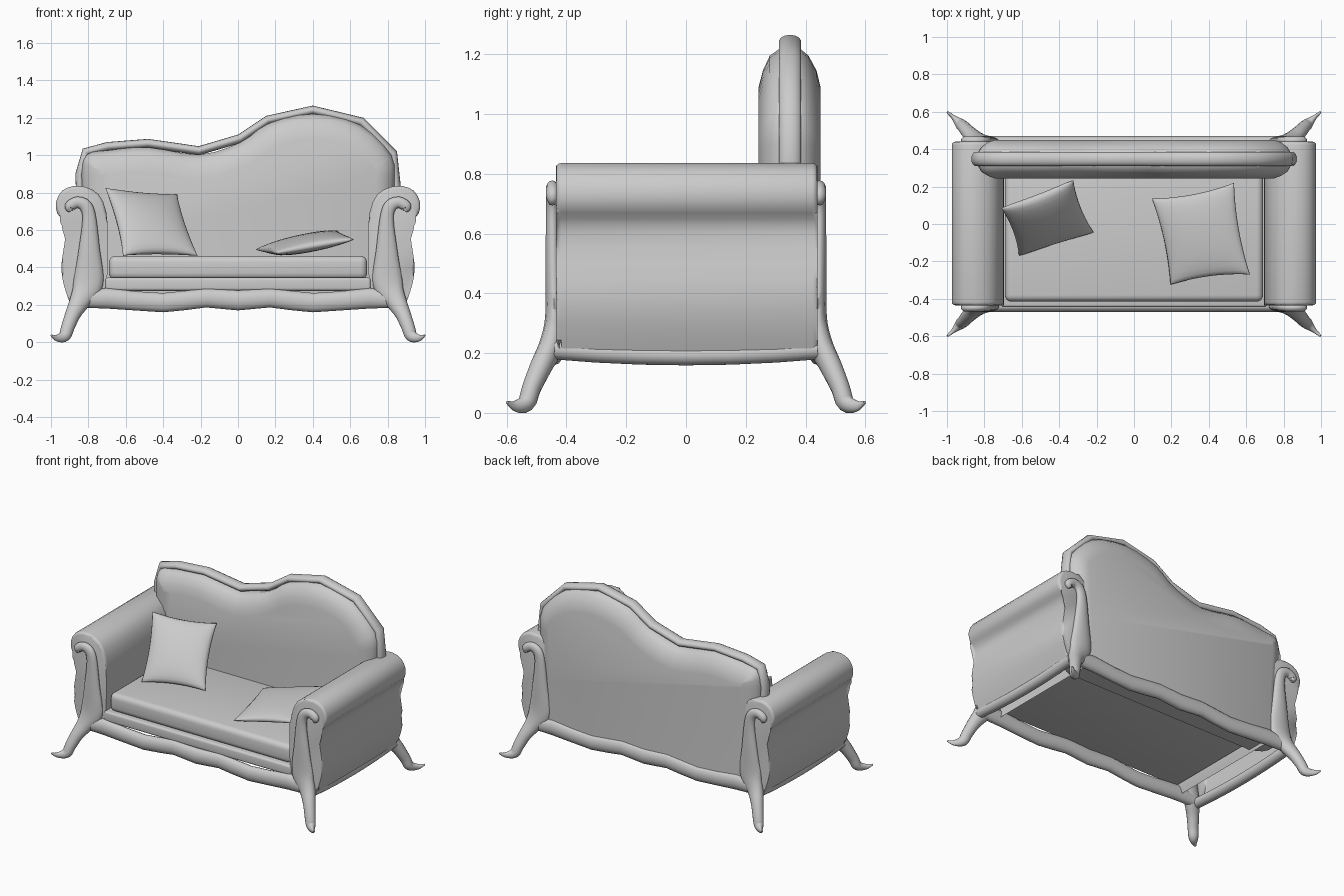
import bpy, bmesh, math
from mathutils import Vector

if "Cube" in bpy.data.objects:
    bpy.data.objects.remove(bpy.data.objects["Cube"])


def finish(name, bm, mirror="", angle=45):
    """Store a bmesh as a smooth object, optionally mirrored about world axes."""
    bmesh.ops.recalc_face_normals(bm, faces=bm.faces)
    me = bpy.data.meshes.new(name)
    bm.to_mesh(me)
    bm.free()
    for p in me.polygons:
        p.use_smooth = True
    me.set_sharp_from_angle(angle=math.radians(angle))
    ob = bpy.data.objects.new(name, me)
    bpy.context.collection.objects.link(ob)
    if mirror:
        m = ob.modifiers.new("mirror", "MIRROR")
        m.use_axis = ["X" in mirror, "Y" in mirror, False]
        m.use_mirror_merge = False
    return ob


def bridge(bm, rings):
    for a, b in zip(rings, rings[1:]):
        n = len(a)
        for i in range(n):
            bm.faces.new((a[i], a[(i + 1) % n], b[(i + 1) % n], b[i]))
    bm.faces.new(rings[0])
    bm.faces.new(rings[-1])


def smooth_path(pts, steps=4):
    """Catmull-Rom through the points, all components at once."""
    p = [pts[0]] + list(pts) + [pts[-1]]
    out = []
    for k in range(1, len(p) - 2):
        for s in range(steps):
            t = s / steps
            out.append(tuple(
                0.5 * (2 * b + (c - a) * t + (2 * a - 5 * b + 4 * c - d) * t * t
                       + (3 * b - a - 3 * c + d) * t ** 3)
                for a, b, c, d in zip(*p[k - 1:k + 3])))
    return out + [pts[-1]]


def sweep(name, pts, ref=(0, 1, 0), mirror="", sides=14):
    """Elliptical tube; each point is x, y, z, half width, half depth along ref."""
    bm = bmesh.new()
    rings = []
    for i, p in enumerate(pts):
        a, b = Vector(pts[max(i - 1, 0)][:3]), Vector(pts[min(i + 1, len(pts) - 1)][:3])
        t = (b - a).normalized()
        d = Vector(ref)
        d = (d - t * d.dot(t)).normalized()
        s = t.cross(d)
        ring = []
        for k in range(sides):
            q = 2 * math.pi * k / sides
            ring.append(bm.verts.new(Vector(p[:3]) + s * p[3] * math.cos(q) + d * p[4] * math.sin(q)))
        rings.append(ring)
    bridge(bm, rings)
    return finish(name, bm, mirror, 60)


def box(name, lo, hi, bevel):
    bm = bmesh.new()
    bmesh.ops.create_cube(bm, size=1)
    for v in bm.verts:
        v.co = Vector([(lo[i] + hi[i]) / 2 + v.co[i] * (hi[i] - lo[i]) for i in range(3)])
    bmesh.ops.bevel(bm, geom=bm.edges[:], offset=bevel, segments=4, profile=0.5, affect="EDGES")
    return finish(name, bm)


def pillow(name, corners, thick, n=14):
    """Cushion spanning four corners with pinched edges and a puffed middle."""
    a, b, c, d = map(Vector, corners)
    normal = (b - a).cross(d - a).normalized()
    bm = bmesh.new()
    for side in (1, -1):
        g = []
        for i in range(n + 1):
            row = []
            for j in range(n + 1):
                u, v = math.sin(math.pi * (i / n - .5)), math.sin(math.pi * (j / n - .5))
                h = thick * max(0, (1 - u * u) * (1 - v * v)) ** 0.42
                s = (u * (1 - 0.08 * (1 - v * v)) + 1) / 2
                r = (v * (1 - 0.08 * (1 - u * u)) + 1) / 2
                co = a.lerp(b, s).lerp(d.lerp(c, s), r)
                row.append(bm.verts.new(co + normal * h * side))
            g.append(row)
        for i in range(n):
            for j in range(n):
                bm.faces.new((g[i][j], g[i + 1][j], g[i + 1][j + 1], g[i][j + 1]))
    bmesh.ops.remove_doubles(bm, verts=bm.verts, dist=0.0005)
    return finish(name, bm, "", 100)


# Seat base and seat cushion
box("seat_base", (-.71, -.445, .275), (.71, .43, .345), .015)
box("seat_cushion", (-.69, -.415, .335), (.69, .29, .462), .035)

# Rolled arms: extruded profile, open underneath
prof = [(.73, .22), (.70, .34), (.695, .55), (.705, .70), (.745, .79),
        (.81, .828), (.875, .836), (.94, .81), (.973, .75),
        (.967, .69), (.935, .65), (.92, .60), (.932, .50),
        (.945, .40), (.93, .30), (.895, .20)]
prof = smooth_path(prof, 2)
bm = bmesh.new()
front = [bm.verts.new((x, -.435, z)) for x, z in prof]
back = [bm.verts.new((x, .44, z)) for x, z in prof]
for i in range(len(prof) - 1):
    bm.faces.new((front[i], front[i + 1], back[i + 1], back[i]))
caps = [bm.faces.new(front), bm.faces.new(back)]
rim_edges = [e for f in caps for e in f.edges if len(e.link_faces) == 2]
bmesh.ops.bevel(bm, geom=rim_edges, offset=.018, segments=3, profile=0.5, affect="EDGES")
finish("arm", bm, "X")

# Scrolled posts flowing down into splayed legs, on all four corners
sweep("post_and_leg", smooth_path([
    (.998, -.598, .036, .005, .006), (.968, -.573, .023, .018, .012),
    (.928, -.535, .033, .032, .029), (.908, -.516, .085, .036, .032),
    (.88, -.485, .155, .042, .037), (.84, -.45, .23, .058, .04),
    (.80, -.442, .32, .08, .03), (.795, -.445, .50, .056, .026),
    (.795, -.447, .66, .037, .022), (.815, -.447, .728, .034, .022),
    (.86, -.447, .748, .03, .022), (.90, -.447, .725, .028, .022),
    (.893, -.447, .70, .012, .012)]), mirror="XY")

# Wavy front and back rails
half = [(0, .17, .277), (.17, .186, .287), (.28, .172, .275), (.40, .16, .263),
        (.55, .17, .272), (.70, .18, .29), (.85, .185, .27)]
wave = [(-x, a, b) for x, a, b in half[:0:-1]] + half
sweep("front_and_back_rail", [(x, -.44, (a + b) / 2, (b - a) / 2, .032) for x, a, b in wave],
      mirror="Y")

# Side rails, gently bowed downwards
sweep("side_rail", [(.868, y, .193 + .02 * (y / .44) ** 2, .034, .034)
                    for y in (-.44, -.3, -.15, 0, .15, .3, .44)], ref=(1, 0, 0), mirror="X")

# Backrest outline with one high and one low hump
outline = [(-.86, .68), (-.87, .90), (-.83, 1.035), (-.70, 1.07), (-.48, 1.087), (-.21, 1.048),
           (0, 1.11), (.15, 1.21), (.40, 1.265), (.67, 1.20), (.85, 1.02), (.87, .84), (.86, .68)]

# Rounded moulding around the backrest
rim = []
for i, (x, z) in enumerate(outline):
    (ax, az), (bx, bz) = outline[max(i - 1, 0)], outline[min(i + 1, len(outline) - 1)]
    n = Vector((bz - az, ax - bx)).normalized() * .024
    rim.append((x + n.x, .348, z + n.y, .024, .038))
sweep("back_rim", rim)

# Padded backrest: inset rings of the outline, bulging front and rear
base = [(-.85, .55)] + outline[1:-1] + [(.85, .55)]
bm = bmesh.new()
rings = []
for inset, y in ((.175, .243), (.12, .257), (.07, .28), (.045, .315),
                 (.045, .38), (.07, .41), (.12, .437), (.175, .45)):
    ring = []
    for i, (x, z) in enumerate(base):
        # shift inwards along the outline normal, gently at the sides
        (ax, az), (bx, bz) = base[max(i - 1, 0)], base[min(i + 1, len(base) - 1)]
        n = Vector((bz - az, ax - bx)).normalized()
        ring.append((x + n.x * inset * .75, z + n.y * inset))
    ring = smooth_path(ring, 3)
    ring = [(ring[0][0], .24)] + ring + [(ring[-1][0], .24)]
    rings.append([bm.verts.new((x, y, z)) for x, z in ring])
bridge(bm, rings)
finish("backrest", bm, "", 50)

# Loose pillows
pillow("leaning_pillow", ((-.71, .085, .825), (-.325, .235, .79), (-.215, -.045, .462), (-.615, -.17, .462)), .055)
pillow("lying_pillow", ((.095, .135, .495), (.535, .22, .595), (.62, -.27, .55), (.195, -.325, .475)), .045)
